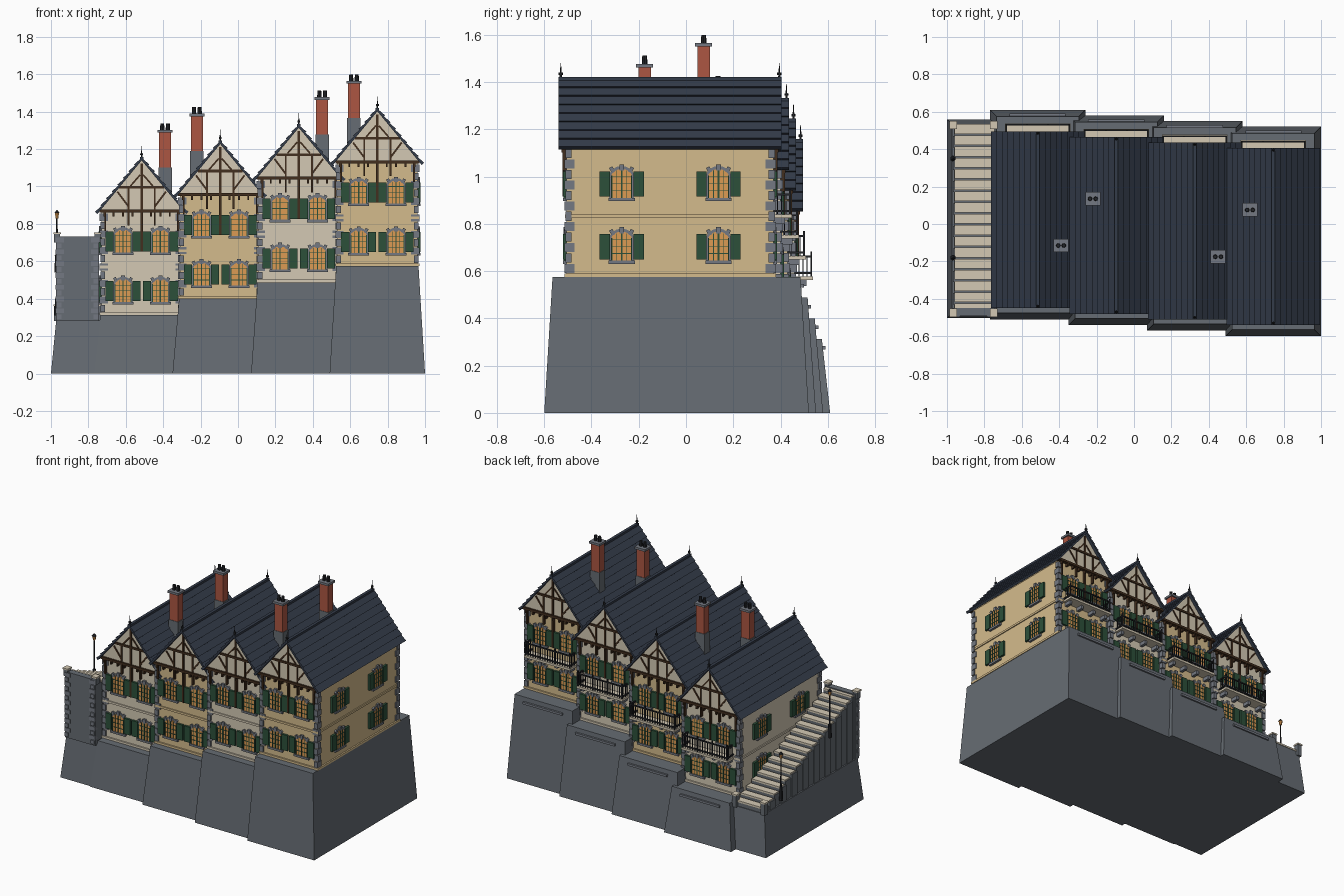
import bpy, bmesh, math
from mathutils import Matrix, Vector

cube = bpy.data.objects.get("Cube")
if cube:
    bpy.data.objects.remove(cube)


def lin(c):
    c /= 255
    return c / 12.92 if c < 0.04 else ((c + 0.055) / 1.055) ** 2.4


def material(name, r, g, b):
    m = bpy.data.materials.new(name)
    m.use_nodes = True
    col = (lin(r), lin(g), lin(b), 1)
    m.diffuse_color = col
    m.node_tree.nodes["Principled BSDF"].inputs["Base Color"].default_value = col
    return m


CREAM = material("cream plaster", 212, 201, 180)
TAN = material("tan plaster", 212, 187, 140)
STONE = material("dark stone", 102, 108, 115)
TRIM = material("trim stone", 116, 121, 130)
SLATE = material("navy slate", 52, 60, 74)
TIMBER = material("brown timber", 66, 46, 30)
GREEN = material("green paint", 44, 80, 58)
GLASS = material("amber glass", 220, 155, 84)
BRICK = material("red brick", 172, 86, 66)
IRON = material("black iron", 36, 38, 42)

parts = {}


def mesh(name, mat):
    return parts.setdefault(name, (bmesh.new(), mat))[0]


def prism(name, mat, pts, y0, y1, M=Matrix()):
    """Extrude an (x, z) outline from y0 to y1."""
    bm = mesh(name, mat)
    a = [bm.verts.new(M @ Vector((x, y0, z))) for x, z in pts]
    b = [bm.verts.new(M @ Vector((x, y1, z))) for x, z in pts]
    bm.faces.new(a)
    bm.faces.new(b[::-1])
    for i in range(len(a)):
        j = (i + 1) % len(a)
        bm.faces.new((a[j], a[i], b[i], b[j]))


def box(name, mat, x0, x1, y0, y1, z0, z1, M=Matrix()):
    prism(name, mat, [(x0, z0), (x1, z0), (x1, z1), (x0, z1)], y0, y1, M)


def bar(name, mat, p, q, w, y0, y1, M):
    p, q = Vector(p), Vector(q)
    n = (q - p).normalized()
    n = Vector((-n.y, n.x)) * w / 2
    prism(name, mat, [p + n, p - n, q - n, q + n], y0, y1, M)


def cone(name, mat, x, y, z0, z1, r0, r1, sides=8):
    M = Matrix.Translation((x, y, (z0 + z1) / 2))
    bmesh.ops.create_cone(mesh(name, mat), cap_ends=True, segments=sides,
                          radius1=r0, radius2=r1, depth=z1 - z0, matrix=M)


def taper(name, mat, x0, x1, y0, y1, h, dx0, dx1, dy):
    """Battered block, inset towards the top."""
    bm = mesh(name, mat)
    vs = bmesh.ops.create_cube(bm, size=1)["verts"]
    for v in vs:
        t = v.co.z > 0
        v.co = ((x1 - dx1 * t) if v.co.x > 0 else (x0 + dx0 * t),
                (y1 - dy * t) if v.co.y > 0 else (y0 + dy * t), h * t)


def arch(w, z0, spring, rise, n=8):
    top = [(w * math.cos(math.pi * i / n), spring + rise * math.sin(math.pi * i / n))
           for i in range(n + 1)]
    return [(-w, z0), (w, z0)] + top


def window(M, x, z):
    """Arched window with stone surround, glazing bars and shutters."""
    W = M @ Matrix.Translation((x, 0, z))
    prism("window_surrounds", TRIM, arch(0.053, 0, 0.1, 0.045), -0.006, 0.01, W)
    prism("window_panes", GLASS, arch(0.044, 0.01, 0.1, 0.032), -0.01, 0.01, W)
    box("window_sills", TRIM, -0.056, 0.056, -0.016, 0.01, -0.004, 0.01, W)
    box("window_keystones", TRIM, -0.01, 0.01, -0.014, 0.01, 0.125, 0.152, W)
    for s in (-1, 1):
        bar("window_keystones", TRIM, (s * 0.034, 0.118), (s * 0.046, 0.14), 0.016, -0.012, 0.01, W)
        bar("window_frames", GREEN, (s * 0.042, 0.01), (s * 0.042, 0.105), 0.005, -0.014, 0.01, W)
        bar("window_frames", GREEN, (s * 0.021, 0.01), (s * 0.021, 0.125), 0.0025, -0.013, 0.01, W)
        a, b = sorted((s * 0.05, s * 0.094))
        box("shutters", GREEN, a, b, -0.015, 0.005, 0.015, 0.122, W)
    box("window_frames", GREEN, -0.0035, 0.0035, -0.014, 0.01, 0.01, 0.13, W)
    for h in (0.04, 0.07, 0.1):
        box("window_frames", GREEN, -0.044, 0.044, -0.013, 0.01, h - 0.0015, h + 0.0015, W)


def quoins(x, y, sx, sy, z0, z1, n):
    """Alternating corner stones; sx, sy point outwards."""
    h = (z1 - z0) / n
    for k in range(n):
        lx, ly = (0.034, 0.02) if k % 2 else (0.02, 0.034)
        a, b = sorted((x + sx * (0.01 if k % 2 else 0.006), x - sx * lx))
        c, d = sorted((y + sy * (0.006 if k % 2 else 0.01), y - sy * ly))
        box("corner_stones", TRIM, a, b, c, d, z0 + k * h + 0.003, z0 + (k + 1) * h - 0.003)


HW, HD, EAVE, RIDGE = 0.215, 0.4375, 0.555, 0.83


def facade(M):
    """Timbered gable wall with four windows."""
    prism("gables", CREAM, [(-0.23, EAVE), (0.23, EAVE), (0, RIDGE)], -0.012, 0.01, M)
    for x in (-0.1, 0.1):
        window(M, x, 0.06)
        window(M, x, 0.325)
    T = ("gable_timbers", TIMBER)
    box(*T, -0.225, 0.225, -0.024, 0, EAVE - 0.006, EAVE + 0.01, M)
    box(*T, -0.12, 0.12, -0.02, 0, 0.676, 0.69, M)
    box(*T, -0.006, 0.006, -0.018, 0, 0.34, RIDGE - 0.02, M)
    for s in (-1, 1):
        box(*T, s * 0.07 - 0.005, s * 0.07 + 0.005, -0.018, 0, 0.48, 0.68, M)
        box(*T, s * 0.195 - 0.005, s * 0.195 + 0.005, -0.018, 0, 0.45, EAVE, M)
        bar(*T, (s * 0.07, 0.58), (s * 0.13, 0.66), 0.01, -0.017, 0, M)
        bar(*T, (s * 0.008, 0.75), (s * 0.06, 0.69), 0.009, -0.017, 0, M)
    for k in range(-4, 5):
        box("joist_ends", TIMBER, k * 0.05 - 0.005, k * 0.05 + 0.005, -0.022, 0, 0.528, EAVE, M)


def house(i):
    cx, cy, f = -0.515 + 0.42 * i, 0.05 - 0.03 * i, 0.3125 + 0.0875 * i
    yc = cy - 0.0275
    M = Matrix.Translation((cx, yc, f))
    wall = TAN if i % 2 else CREAM
    # plinth, walls and bands
    taper("plinths", STONE, cx - 0.255, cx + 0.255, cy - 0.56, cy + 0.56, f, 0.035, 0.035, 0.035)
    prism("tan_walls" if i % 2 else "cream_walls", wall,
          [(-HW, 0), (HW, 0), (HW, EAVE), (0, RIDGE - 0.005), (-HW, EAVE)], -HD, HD, M)
    bands = "tan_bands" if i % 2 else "cream_bands"
    for z, e in ((0, 0.01), (0.25, 0.007)):
        box(bands, wall, -HW - e, HW + e, -HD - e, HD + e, z, z + 0.014, M)
    for sx in (-1, 1):
        for sy in (-1, 1):
            quoins(cx + sx * HW, yc + sy * HD, sx, sy, f + 0.014, f + EAVE - 0.01, 12)
    for a in (0, math.pi):
        facade(M @ Matrix.Rotation(a, 4, "Z") @ Matrix.Translation((0, -HD, 0)))
    # exposed end walls
    if i in (0, 3):
        S = M @ Matrix.Rotation(math.radians(90 if i else -90), 4, "Z") @ Matrix.Translation((0, -HW, 0))
        for y in (-0.205, 0.205):
            for z in (0.06, 0.325):
                window(S, y, z)
    # slate roof in overlapping courses
    rd, n = HD + 0.035, 8
    slope = Vector((0.24, -0.29))
    for s in (-1, 1):
        nrm = Vector((0.77, 0.64))
        for k in range(n):
            p, q = slope * (k / n), slope * ((k + 1) / n)
            pts = [p - nrm * 0.004, p + nrm * 0.006, q + nrm * 0.014, q - nrm * 0.004]
            prism("roof_slates", SLATE, [(s * v.x, RIDGE + 0.003 + v.y) for v in pts], -rd, rd, M)
        cone("finials", IRON, cx, yc + s * (rd - 0.01), f + RIDGE, f + RIDGE + 0.075, 0.006, 0.001, 6)
        cone("finials", IRON, cx, yc + s * (rd - 0.01), f + RIDGE + 0.025, f + RIDGE + 0.035, 0.009, 0.009, 6)
    box("ridge_caps", SLATE, -0.01, 0.01, -rd, rd, RIDGE, RIDGE + 0.016, M)
    # chimney
    s = 1 if i % 2 == 0 else -1
    C = Matrix.Translation((cx + s * 0.125, cy + (-0.165 if s > 0 else 0.115), f))
    box("chimney_bases", STONE, -0.036, 0.036, -0.03, 0.03, 0.6, 0.79, C)
    box("chimney_shafts", BRICK, -0.032, 0.032, -0.027, 0.027, 0.79, 0.98, C)
    box("chimney_caps", TRIM, -0.04, 0.04, -0.036, 0.036, 0.975, 0.99, C)
    for dx in (-0.015, 0.015):
        x, y, z = C @ Vector((dx, 0, 0.99))
        cone("chimney_pots", IRON, x, y, z, z + 0.035, 0.012, 0.01)
    # rear balcony
    B = Matrix.Translation((cx, cy, f))
    box("balcony_slabs", CREAM, -0.175, 0.175, 0.41, 0.488, 0.25, 0.265, B)
    for x in (-0.15, -0.05, 0.05, 0.15):
        box("balcony_brackets", TRIM, x - 0.01, x + 0.01, 0.41, 0.46, 0.225, 0.25, B)
    for z in (0.275, 0.345):
        box("balcony_rails", IRON, -0.172, 0.172, 0.476, 0.484, z, z + 0.008, B)
        for x in (-0.172, 0.164):
            box("balcony_rails", IRON, x, x + 0.008, 0.41, 0.484, z, z + 0.008, B)
    for k in range(19):
        x, top = -0.168 + 0.336 * k / 18, 0.37 if k % 6 == 0 else 0.35
        w = 0.004 if k % 6 == 0 else 0.002
        box("balcony_balusters", IRON, x - w, x + w, 0.48 - w, 0.48 + w, 0.26, top, B)
    for x in (-0.168, 0.168):
        for k in range(1, 4):
            y = 0.41 + k * 0.0175
            box("balcony_balusters", IRON, x - 0.002, x + 0.002, y - 0.002, y + 0.002, 0.26, 0.35, B)
    box("plinth_ledges", TRIM, -0.15, 0.15, 0.5, 0.54, -0.045, -0.03, B)


for i in range(4):
    house(i)

# outer stair climbing towards the front
taper("stair_plinth", STONE, -1, -0.6, -0.503, 0.56, 0.285, 0.028, 0, 0.025)
STEPS, RUN = 17, 1.02 / 17
for k in range(STEPS):
    y, z = 0.53 - k * RUN, 0.3 + 0.425 * (k + 1) / STEPS
    e = 0.006 * (k % 2)
    box("stair_steps", STONE, -0.962 - e, -0.745, y - RUN, y, 0.28, z - 0.01)
    box("stair_treads", CREAM, -0.96, -0.747, y - RUN + 0.012, y + 0.004, z - 0.012, z)
box("stair_front_wall", STONE, -0.972, -0.742, -0.492, -0.45, 0.28, 0.732)
for x, s in ((-0.967, -1), (-0.75, 1)):
    quoins(x - s * 0.002, -0.49, s, -1, 0.288, 0.73, 14)
    for y, z0, z1 in ((0.53, 0.28, 0.36), (-0.475, 0.7, 0.745)):
        box("stair_posts", STONE, x - 0.016, x + 0.016, y - 0.018, y + 0.018, z0, z1)
        box("stair_post_caps", CREAM, x - 0.02, x + 0.02, y - 0.022, y + 0.022, z1, z1 + 0.01)

# street lamps
for y, z in ((0.35, 0.37), (-0.18, 0.6)):
    x = -0.968
    cone("lamp_posts", IRON, x, y, z - 0.06, z + 0.03, 0.014, 0.01)
    cone("lamp_posts", IRON, x, y, z + 0.03, z + 0.23, 0.005, 0.004)
    cone("lamp_lanterns", GLASS, x, y, z + 0.23, z + 0.258, 0.008, 0.013, 6)
    cone("lamp_caps", IRON, x, y, z + 0.258, z + 0.275, 0.016, 0.002, 6)

for name, (bm, mat) in parts.items():
    bmesh.ops.recalc_face_normals(bm, faces=bm.faces[:])
    me = bpy.data.meshes.new(name)
    bm.to_mesh(me)
    bm.free()
    me.materials.append(mat)
    bpy.context.collection.objects.link(bpy.data.objects.new(name, me))
